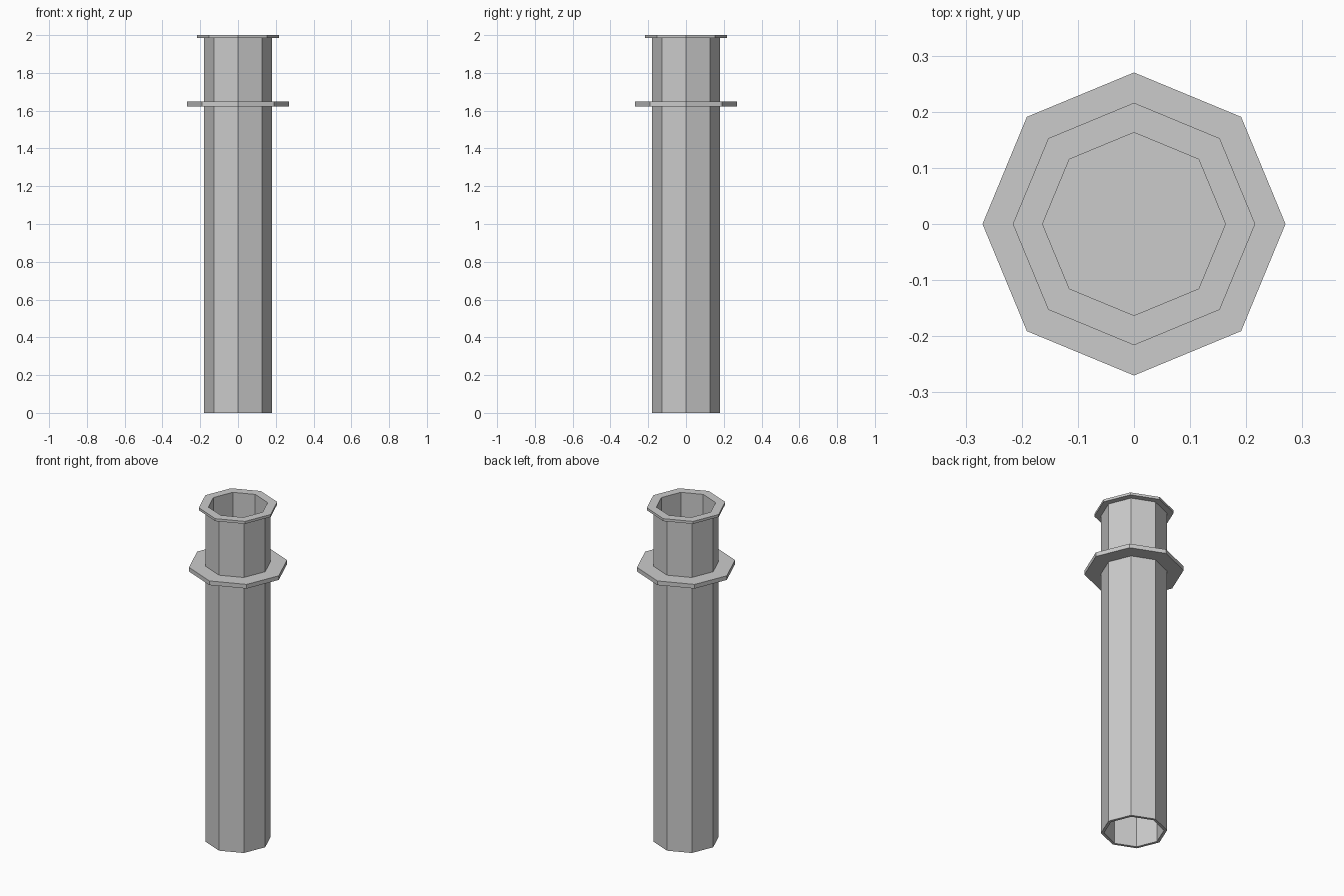
import bpy, bmesh
from math import cos, sin, pi

if "Cube" in bpy.data.objects:
    bpy.data.objects.remove(bpy.data.objects["Cube"])

SIDES = 8


def lathe(name, profile, closed):
    """Revolve an (r, z) profile into an octagonal part; open profiles get end caps."""
    bm = bmesh.new()
    rings = [[bm.verts.new((r * cos(2 * pi * i / SIDES), r * sin(2 * pi * i / SIDES), z))
              for i in range(SIDES)] for r, z in profile]
    pairs = list(zip(rings, rings[1:]))
    if closed:
        pairs.append((rings[-1], rings[0]))
    else:
        bm.faces.new(rings[0])
        bm.faces.new(rings[-1])
    for a, b in pairs:
        for i in range(SIDES):
            j = (i + 1) % SIDES
            bm.faces.new((a[i], a[j], b[j], b[i]))
    bmesh.ops.recalc_face_normals(bm, faces=bm.faces)
    mesh = bpy.data.meshes.new(name)
    bm.to_mesh(mesh)
    bm.free()
    obj = bpy.data.objects.new(name, mesh)
    bpy.context.collection.objects.link(obj)
    return obj


# hollow pipe with a thin lip around the top opening
lathe("pipe_with_lip", [(0.163, 0), (0.18, 0), (0.18, 1.985), (0.216, 1.985),
                        (0.216, 2.0), (0.163, 2.0)], True)

# solid flange disc, which also closes the bore
lathe("flange_disc", [(0.27, 1.623), (0.27, 1.648)], False)
